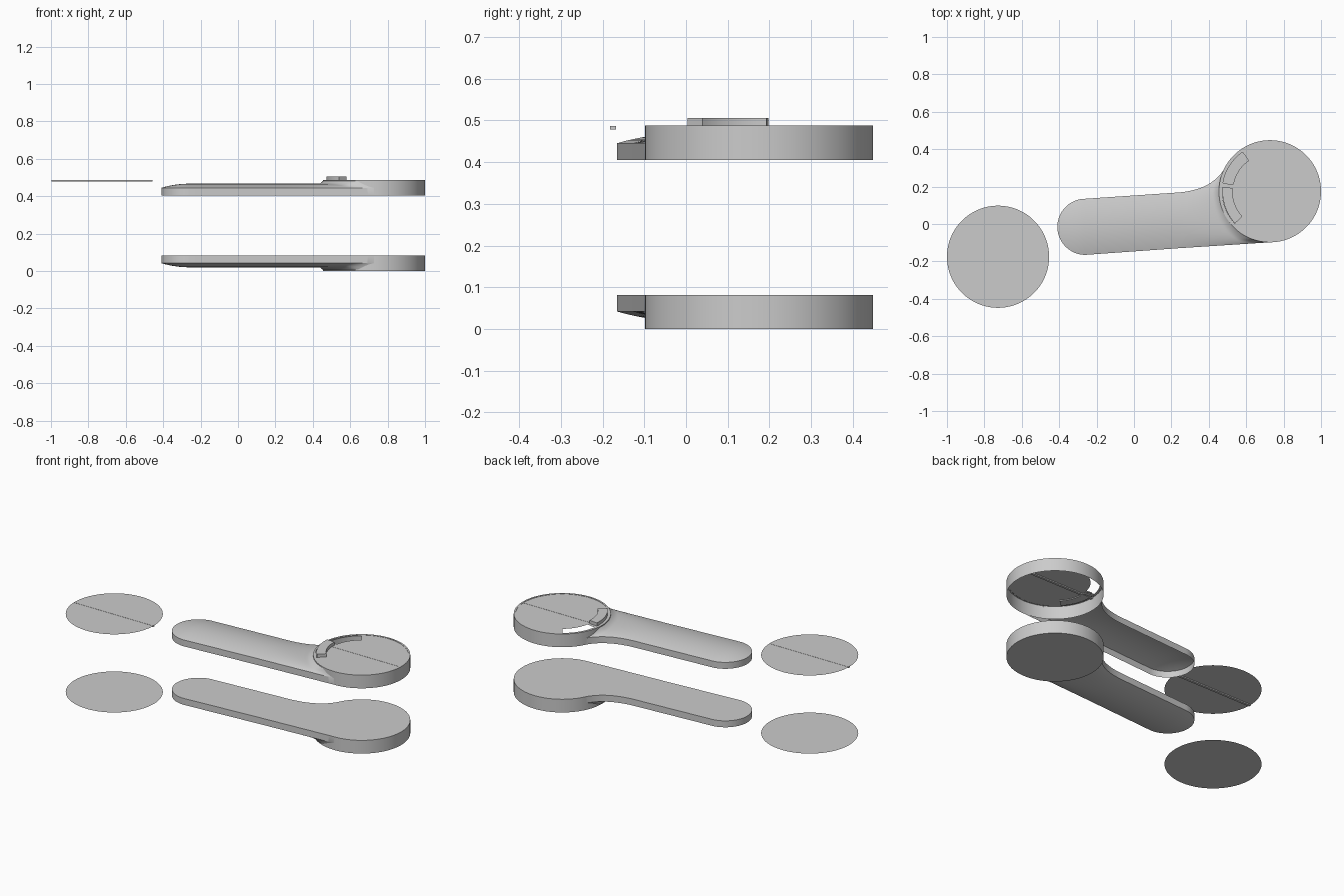
import bpy, bmesh, math
from mathutils import Vector

if "Cube" in bpy.data.objects:
    bpy.data.objects.remove(bpy.data.objects["Cube"])

HEAD = Vector((0.727, 0.175))     # centre of the round head
R = 0.273
TIP = Vector((-0.26, -0.015))     # centre of the rounded handle end
RT = 0.15
BASE, TOP = 0.405, 0.487          # upper shell; the lower one is its mirror
NV = 32


def finish(name, bm, flip=False, smooth=True):
    if flip:
        for v in bm.verts:
            v.co.z = TOP - v.co.z
    bmesh.ops.remove_doubles(bm, verts=bm.verts, dist=1e-5)
    bmesh.ops.recalc_face_normals(bm, faces=bm.faces)
    me = bpy.data.meshes.new(name)
    bm.to_mesh(me)
    bm.free()
    ob = bpy.data.objects.new(name, me)
    bpy.context.collection.objects.link(ob)
    if smooth:
        bpy.ops.object.select_all(action='DESELECT')
        ob.select_set(True)
        bpy.context.view_layer.objects.active = ob
        bpy.ops.object.shade_smooth_by_angle(angle=math.radians(30))
    return ob


def revolve(bm, centre, profile, a0=0, a1=360, step=2.5, skip=None):
    """Sweep (radius, z) points around a centre; skip(angle, radius) leaves holes."""
    n = round((a1 - a0) / step)

    def ring(i):
        a = math.radians(a0 + (a1 - a0) * i / n)
        return [bm.verts.new((centre[0] + r * math.cos(a),
                              centre[1] + r * math.sin(a), z)) for r, z in profile]
    rows = [ring(i) for i in range(n + 1)]
    for i in range(n):
        for j in range(len(profile) - 1):
            mid = (profile[j][0] + profile[j + 1][0]) / 2
            if skip and skip(a0 + (a1 - a0) * (i + 0.5) / n, mid):
                continue
            bm.faces.new((rows[i][j], rows[i + 1][j], rows[i + 1][j + 1], rows[i][j + 1]))
    return rows


def plain_disc(name, x, y, z):
    bm = bmesh.new()
    bmesh.ops.create_circle(bm, cap_ends=True, segments=144, radius=R)
    bmesh.ops.translate(bm, verts=bm.verts, vec=(x, y, z))
    return finish(name, bm, smooth=False)


def strip(name, x, y):
    bm = bmesh.new()
    bmesh.ops.create_cube(bm, size=1)
    bmesh.ops.scale(bm, verts=bm.verts, vec=(2 * R - 0.004, 0.015, 0.008))
    bmesh.ops.translate(bm, verts=bm.verts, vec=(x, y, 0.482))
    return finish(name, bm, smooth=False)


def handle_rows():
    """Plan rows of (point, s): s is 0 at the outline and 1 on the centre line."""
    rows = []
    # rounded end
    for i in range(17):
        t = math.pi - math.pi / 2 * i / 16
        x, w = TIP.x + RT * math.cos(t), RT * math.sin(t)
        row = []
        for j in range(NV + 1):
            p = Vector((x, TIP.y + w * (2 * j / NV - 1)))
            row.append((p, max(0, 1 - (p - TIP).length / RT)))
        rows.append(row)
    # straight grip
    lo0, hi0 = TIP - Vector((0, RT)), TIP + Vector((0, RT))
    lo1, hi1 = Vector((0.23, -0.13)), Vector((0.23, 0.168))
    for i in range(1, 7):
        lo, hi = lo0.lerp(lo1, i / 6), hi0.lerp(hi1, i / 6)
        rows.append([(lo.lerp(hi, j / NV), 1 - abs(2 * j / NV - 1)) for j in range(NV + 1)])
    # neck, ending on the arc of the head
    ang = [math.radians(270 - 115 * j / NV) for j in range(NV + 1)]
    arc = [HEAD + R * Vector((math.cos(a), math.sin(a))) for a in ang]
    ctrl = Vector((0.41, 0.18))
    for i in range(1, 29):
        u = 1 - (1 - i / 28) ** 1.6
        edge = hi1 * (1 - u) ** 2 + ctrl * 2 * u * (1 - u) + arc[-1] * u * u
        fix = edge - hi1.lerp(arc[-1], u)
        rows.append([(lo1.lerp(hi1, j / NV).lerp(arc[j], u) + fix * (j / NV) ** 2,
                      1 - abs(2 * j / NV - 1)) for j in range(NV + 1)])
    return rows


def height(p, s):
    h = 0.04 + 0.022 * (1 - (1 - s) ** 2)
    f = min(1, max(0, (R + 0.04 - (p - HEAD).length) / 0.04)) * min(1, 3 * s)
    return BASE + h + (0.076 - h) * f * f


def handle(name, closed, flip):
    bm = bmesh.new()
    plan = handle_rows()
    top = [[bm.verts.new((p.x, p.y, height(p, s))) for p, s in r] for r in plan]
    low = [[bm.verts.new((p.x, p.y, BASE)) for p, s in r] for r in plan]
    for i in range(len(plan) - 1):
        for j in range(NV):
            for g in ([top, low] if closed else [top]):
                bm.faces.new((g[i][j], g[i + 1][j], g[i + 1][j + 1], g[i][j + 1]))
        for j in (0, NV):
            bm.faces.new((top[i][j], top[i + 1][j], low[i + 1][j], low[i][j]))
    bmesh.ops.dissolve_degenerate(bm, edges=bm.edges, dist=1e-6)
    bmesh.ops.delete(bm, geom=[v for v in bm.verts if not v.link_faces], context='VERTS')
    return finish(name, bm, flip)


# upper cover: open underneath
handle("upper_handle", False, False)
bm = bmesh.new()
revolve(bm, HEAD, [(R, BASE), (R, TOP), (R - 0.01, TOP), (R - 0.01, 0.484)])
finish("upper_head_rim", bm)

# face plate with two arc slots
def in_slot(a, r):
    return 0.2 < r < 0.255 and (125 < a < 170 or 175 < a < 222.5)

bm = bmesh.new()
revolve(bm, HEAD, [(0, 0.485), (0.2, 0.485), (0.255, 0.485), (R - 0.01, 0.485)], skip=in_slot)
finish("face_plate", bm, smooth=False)

# raised arc button in the lower slot
bm = bmesh.new()
ends = revolve(bm, HEAD, [(0.2, 0.48), (0.2, 0.505), (0.254, 0.505), (0.254, 0.48), (0.2, 0.48)],
               175, 222.5)
for e in (ends[0], ends[-1]):
    bm.faces.new(e[:4])
finish("arc_button", bm)

# lower cover: mirrored and closed
handle("lower_handle", True, True)
bm = bmesh.new()
revolve(bm, HEAD, [(0, BASE), (R, BASE), (R, TOP), (0, TOP)])
finish("lower_head", bm, flip=True)

# loose discs and the thin strips across the upper ones
plain_disc("upper_disc", -HEAD.x, -HEAD.y, 0.485)
plain_disc("lower_disc", -HEAD.x, -HEAD.y, 0.0)
strip("disc_strip", -HEAD.x, -HEAD.y)
strip("face_strip", HEAD.x, HEAD.y)
